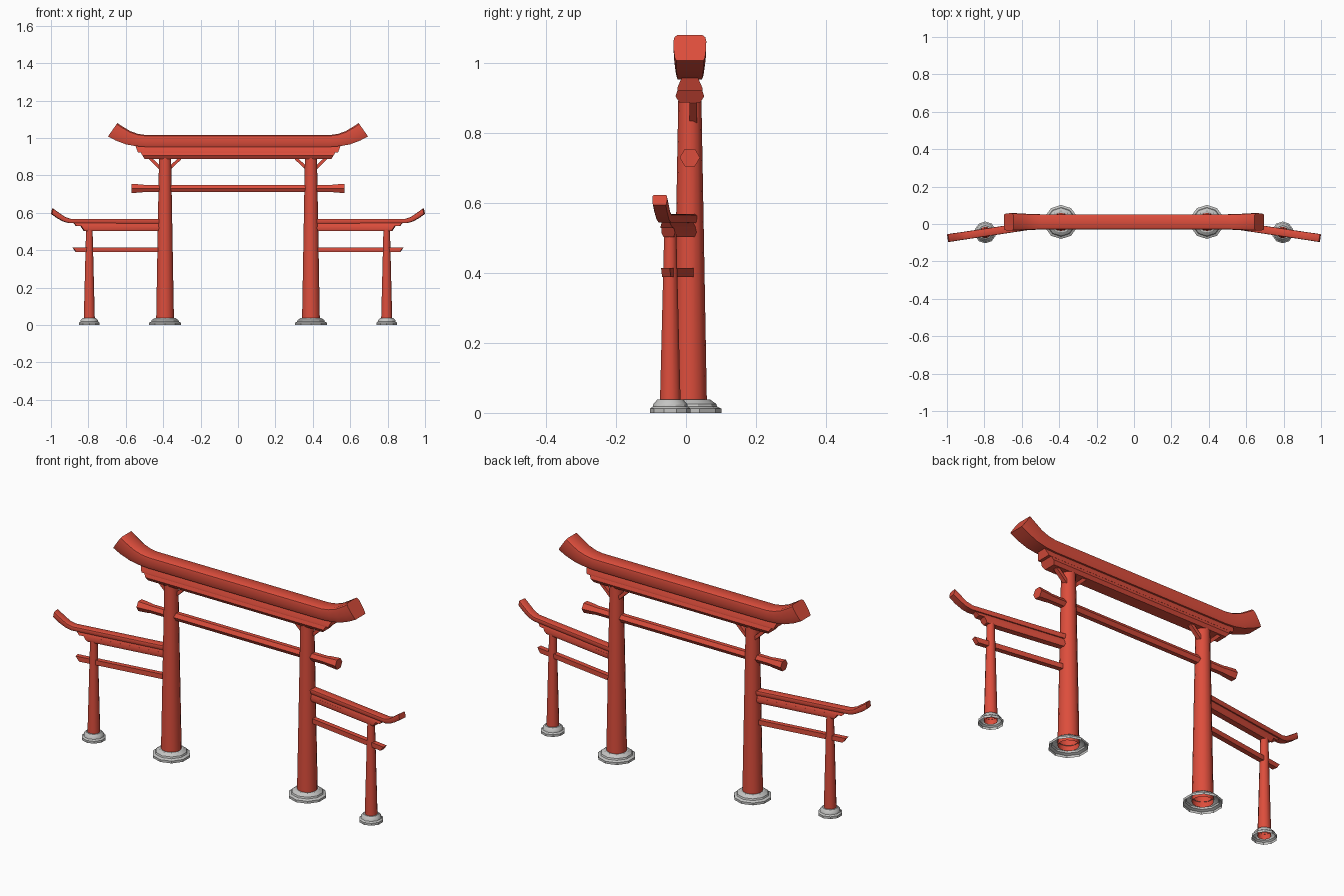
import bpy, bmesh, math
from mathutils import Matrix, Vector

if "Cube" in bpy.data.objects:
    bpy.data.objects.remove(bpy.data.objects["Cube"])


def material(name, rgb):
    m = bpy.data.materials.new(name)
    m.diffuse_color = (*rgb, 1)
    m.use_nodes = True
    m.node_tree.nodes["Principled BSDF"].inputs["Base Color"].default_value = m.diffuse_color
    return m


RED = material("vermilion red", (0.72, 0.075, 0.045))
GREY = material("stone grey", (0.55, 0.55, 0.54))
Y0 = 0.011          # depth of the main gate line


def finish(name, bm, mat, angle=40):
    bmesh.ops.recalc_face_normals(bm, faces=bm.faces)
    me = bpy.data.meshes.new(name)
    bm.to_mesh(me)
    bm.free()
    me.materials.append(mat)
    ob = bpy.data.objects.new(name, me)
    bpy.context.collection.objects.link(ob)
    bpy.ops.object.select_all(action='DESELECT')
    ob.select_set(True)
    bpy.context.view_layer.objects.active = ob
    bpy.ops.object.shade_smooth_by_angle(angle=math.radians(angle))
    return ob


def skin(bm, rings, caps):
    n = len(rings[0])
    for a, b in zip(rings, rings[1:]):
        for i in range(n):
            j = (i + 1) % n
            bm.faces.new((a[i], a[j], b[j], b[i]))
    if caps:
        bm.faces.new(rings[0])
        bm.faces.new(rings[-1])


def lathe(name, x, y, profile, sides, mat, angle=40):
    """Upright turned part, open underneath; profile holds (radius, z)."""
    bm = bmesh.new()
    rings = []
    for r, z in profile:
        ring = []
        for i in range(sides):
            a = 2 * math.pi * (i + 0.5) / sides
            ring.append(bm.verts.new((x + r * math.cos(a), y + r * math.sin(a), z)))
        rings.append(ring)
    skin(bm, rings, False)
    return finish(name, bm, mat, angle)


def beam(name, stations, section, matrix):
    """Loft a section (across, height 0-1) through (x_low, z_low, x_high, z_high, width)."""
    bm = bmesh.new()
    rings = []
    for xb, zb, xt, zt, w in stations:
        rings.append([bm.verts.new(matrix @ Vector((xb + (xt - xb) * t, v * w,
                                                    zb + (zt - zb) * t)))
                      for v, t in section])
    skin(bm, rings, True)
    return finish(name, bm, RED)


def both(half):
    """Mirror outer-to-inner stations to the other end."""
    return half + [(-a, b, -c, d, w) for a, b, c, d, w in reversed(half)]


def sym(half):
    return half + [(-v, t) for v, t in reversed(half)]


ROUND = sym([(.42, 0), (.46, .12), (.49, .4), (.5, .75), (.47, .92), (.38, 1)])
WEDGE = sym([(.5, 0), (.5, .2), (.33, 1)])
HEXA = sym([(.37, 0), (.5, .5), (.43, 1)])
HEXROD = sym([(.25, 0), (.5, .5), (.25, 1)])
BOX = sym([(.5, 0), (.5, 1)])

# main gate beams
gate = Matrix.Translation((0, Y0, 0))
beam("top_lintel", both([
    (.695, 1.008, .645, 1.08, .094), (.655, .987, .615, 1.06, .093),
    (.60, .966, .575, 1.036, .088), (.55, .957, .535, 1.022, .084),
    (.50, .953, .495, 1.016, .082)]), ROUND, gate)
beam("upper_tie_beam", both([(.535, .922, .548, .957, .072)]), WEDGE, gate)
beam("lower_tie_beam", both([(.50, .888, .52, .922, .082)]), HEXA, gate)
beam("cross_rail", both([
    (.57, .705, .57, .755, .058), (.515, .709, .515, .751, .050),
    (.50, .711, .50, .749, .044)]), HEXROD, gate)

WING = [  # name, stations along the wing, section
    ("wing_roof_beam", [
        (1.0, .594, .994, .623, .043), (.968, .571, .965, .602, .043),
        (.935, .553, .93, .578, .042), (.905, .545, .90, .568, .042),
        (.40, .543, .40, .568, .042)], ROUND),
    ("wing_upper_tie", [(.865, .528, .882, .545, .034), (.40, .528, .40, .545, .034)], WEDGE),
    ("wing_lower_tie", [(.825, .503, .842, .529, .04), (.40, .503, .40, .529, .04)], HEXA),
    ("wing_rail", [(.868, .389, .886, .414, .025), (.40, .389, .40, .414, .025)], BOX),
]

for s, side in ((1, "right"), (-1, "left")):
    # main posts on stepped stone feet
    lathe(f"main_post_{side}", s * .39, Y0, [(.049, .012), (.033, .9)], 14, RED)
    lathe(f"main_foot_{side}", s * .39, Y0,
          [(.091, 0), (.091, .012), (.078, .018), (.075, .026), (.058, .038), (.046, .038)],
          10, GREY, 30)
    # outer posts
    lathe(f"outer_post_{side}", s * .795, -.045, [(.031, .012), (.018, .515)], 12, RED)
    lathe(f"outer_foot_{side}", s * .795, -.045,
          [(.058, 0), (.058, .012), (.05, .018), (.048, .026), (.037, .038), (.029, .038)],
          10, GREY, 30)
    # angled wing beams
    wing = (Matrix.Diagonal((s, 1, 1, 1)) @ Matrix.Translation((.39, .015, 0))
            @ Matrix.Rotation(math.radians(-8.5), 4, 'Z')
            @ Matrix.Diagonal((1.006, 1, 1, 1)) @ Matrix.Translation((-.39, 0, 0)))
    for name, stations, section in WING:
        beam(f"{name}_{side}", stations, section, wing)
    # diagonal braces under the tie beams
    for d, where in ((1, "outer"), (-1, "inner")):
        m = Matrix.Translation((s * .39, .021, 0)) @ Matrix.Diagonal((s * d, 1, 1, 1))
        beam(f"brace_{where}_{side}", [(.02, .822, .02, .845, .022), (.085, .884, .085, .907, .022)],
             BOX, m)
